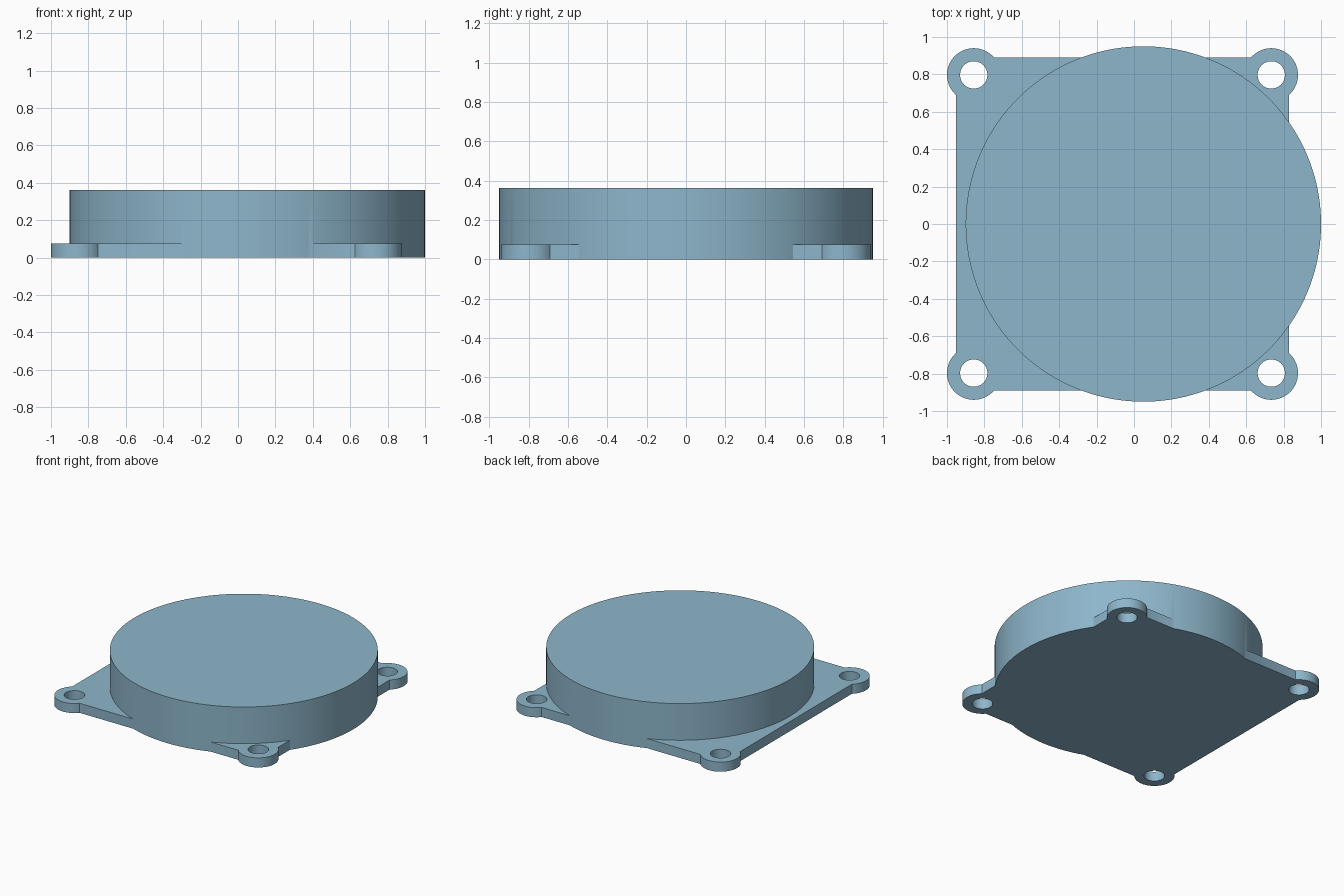
import bpy
import math

if "Cube" in bpy.data.objects:
    bpy.data.objects.remove(bpy.data.objects["Cube"])

DISC_X, DISC_R, DISC_H = 0.05, 0.95, 0.362
PLATE_H = 0.075
LUGS = [(x, y) for x in (-0.857, 0.734) for y in (-0.797, 0.797)]

blue = bpy.data.materials.new("steel blue")
blue.diffuse_color = (0.27, 0.47, 0.60, 1)
blue.use_nodes = True
blue.node_tree.nodes["Principled BSDF"].inputs["Base Color"].default_value = blue.diffuse_color


def cylinder(name, x, y, r, z0, z1, sides):
    bpy.ops.mesh.primitive_cylinder_add(vertices=sides, radius=r, depth=z1 - z0,
                                        location=(x, y, (z0 + z1) / 2))
    ob = bpy.context.object
    ob.name = name
    return ob


def combine(target, other, operation):
    """Apply a boolean and discard the helper."""
    bpy.context.view_layer.objects.active = target
    mod = target.modifiers.new("combine", 'BOOLEAN')
    mod.operation, mod.solver, mod.object = operation, 'EXACT', other
    bpy.ops.object.modifier_apply(modifier=mod.name)
    bpy.data.objects.remove(other)


# Mounting plate
bpy.ops.mesh.primitive_cube_add(size=1, location=(-0.0615, 0, PLATE_H / 2))
housing = bpy.context.object
housing.name = "housing"
housing.scale = (1.781, 1.78, PLATE_H)
bpy.ops.object.transform_apply(location=True, rotation=False, scale=True)

# Round corner lugs
for x, y in LUGS:
    combine(housing, cylinder("lug", x, y, 0.143, 0, PLATE_H, 64), 'UNION')

# Round body
combine(housing, cylinder("body", DISC_X, 0, DISC_R, 0, DISC_H, 160), 'UNION')

# Screw holes
for x, y in LUGS:
    combine(housing, cylinder("screw_hole", x, y, 0.073, -0.1, PLATE_H + 0.1, 48), 'DIFFERENCE')

housing.data.materials.clear()
housing.data.materials.append(blue)
for p in housing.data.polygons:
    p.material_index = 0

bpy.ops.object.select_all(action='DESELECT')
housing.select_set(True)
bpy.context.view_layer.objects.active = housing
bpy.ops.object.shade_smooth_by_angle(angle=math.radians(30))
